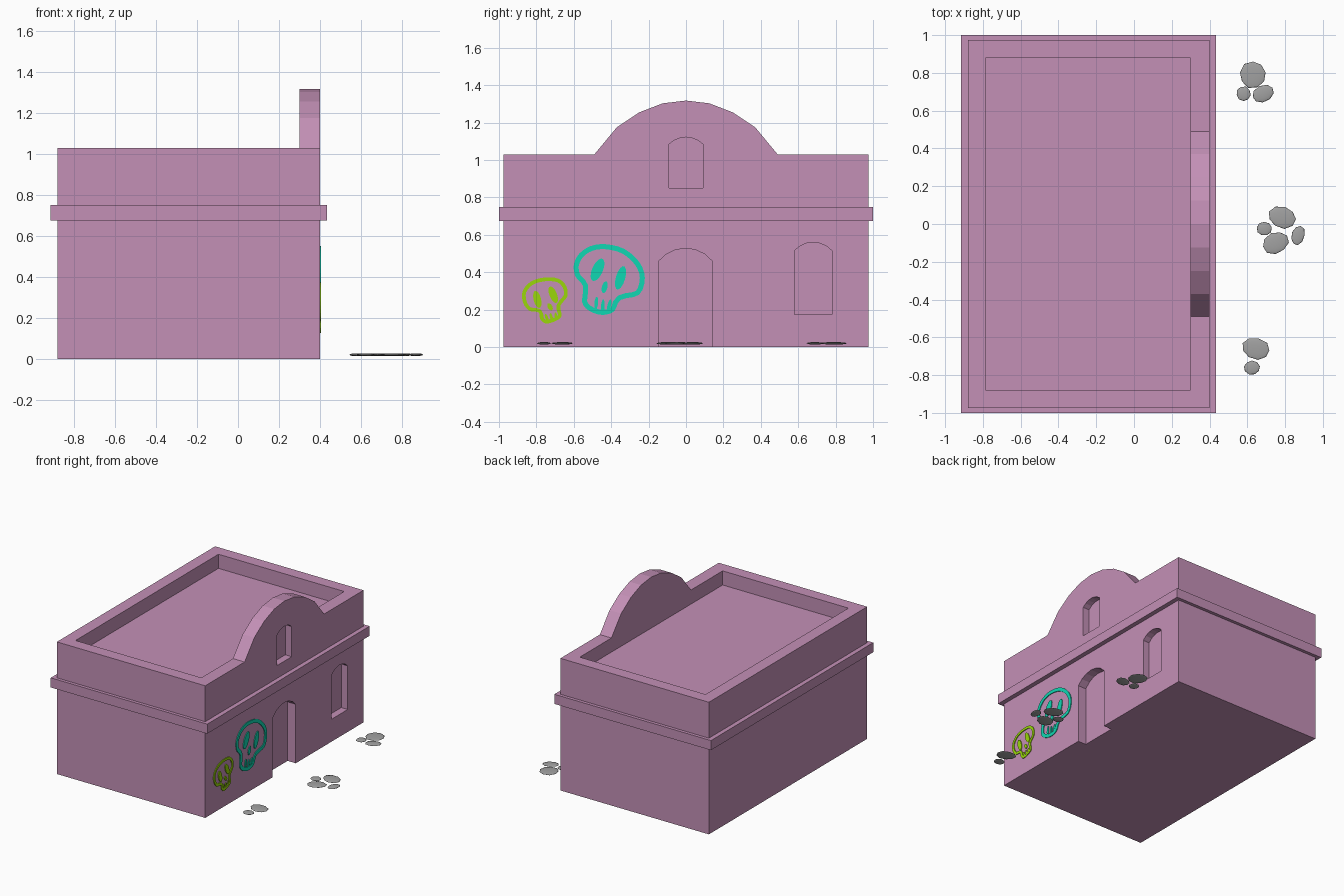
import bpy, bmesh, math, random
from mathutils import Vector

random.seed(4)
cube = bpy.data.objects.get("Cube")
if cube:
    bpy.data.objects.remove(cube, do_unlink=True)

WALL = 0.40  # plane of the decorated facade


def material(name, r, g, b):
    m = bpy.data.materials.new(name)
    m.use_nodes = True
    m.diffuse_color = (r, g, b, 1)
    m.node_tree.nodes["Principled BSDF"].inputs["Base Color"].default_value = (r, g, b, 1)
    return m


mauve = material("mauve plaster", 0.55, 0.28, 0.47)
teal = material("teal paint", 0.005, 0.68, 0.45)
lime = material("lime paint", 0.32, 0.68, 0.003)
grey = material("grey stone", 0.36, 0.36, 0.36)


def finish(bm, name, mat):
    bmesh.ops.recalc_face_normals(bm, faces=bm.faces)
    mesh = bpy.data.meshes.new(name)
    bm.to_mesh(mesh)
    bm.free()
    mesh.materials.append(mat)
    ob = bpy.data.objects.new(name, mesh)
    bpy.context.collection.objects.link(ob)
    return ob


def prism(name, outline, x0, x1, mat):
    """Extrude a (y, z) outline along x."""
    bm = bmesh.new()
    face = bm.faces.new([bm.verts.new((x0, y, z)) for y, z in outline])
    new = bmesh.ops.extrude_face_region(bm, geom=[face])["geom"]
    bmesh.ops.translate(bm, vec=(x1 - x0, 0, 0),
                        verts=[v for v in new if isinstance(v, bmesh.types.BMVert)])
    return finish(bm, name, mat)


def box(name, x0, x1, half_y, z0, z1, mat):
    corners = [(-half_y, z0), (half_y, z0), (half_y, z1), (-half_y, z1)]
    return prism(name, corners, x0, x1, mat)


def arched(y0, y1, z0, spring, top, steps=6):
    """Outline of an opening with a shallow arched head."""
    mid, half = (y0 + y1) / 2, (y1 - y0) / 2
    rise = top - spring
    radius = (half * half + rise * rise) / (2 * rise)
    sweep = math.asin(min(1, half / radius))
    head = []
    for i in range(steps + 1):
        a = sweep * (1 - 2 * i / steps)
        head.append((mid + radius * math.sin(a), top - radius + radius * math.cos(a)))
    return [(y0, z0), (y1, z0)] + head


def cut(target, cutter):
    cutter.hide_render = True
    mod = target.modifiers.new("cut", "BOOLEAN")
    mod.operation = "DIFFERENCE"
    mod.solver = "EXACT"
    mod.object = cutter
    bpy.context.view_layer.objects.active = target
    bpy.ops.object.modifier_apply(modifier=mod.name)
    bpy.data.objects.remove(cutter, do_unlink=True)


# Building body with the curved gable
gable = [(0.49, 1.03), (0.37, 1.175), (0.25, 1.255), (0.125, 1.303)]
half = [(0.975, 0), (0.975, 1.03)] + gable
silhouette = half + [(0, 1.318)] + [(-y, z) for y, z in reversed(half)]
body = prism("building_body", silhouette, -0.88, WALL, mauve)
cut(body, box("gable_cutter", -1, 0.30, 1.1, 1.03, 1.5, mauve))
cut(body, box("roof_cutter", -0.785, 0.30, 0.88, 0.92, 1.4, mauve))

# Door and window recesses
openings = [
    ("door", arched(-0.145, 0.14, -0.1, 0.46, 0.528), 0.07),
    ("window", arched(0.58, 0.78, 0.175, 0.515, 0.56), 0.055),
    ("gable_window", arched(-0.09, 0.09, 0.85, 1.085, 1.122), 0.055),
]
for name, outline, depth in openings:
    cut(body, prism(name + "_cutter", outline, WALL - depth, WALL + 0.1, mauve))

# Cornice band
box("cornice", -0.915, 0.435, 1.0, 0.675, 0.75, mauve)


def smooth_loop(points, steps=3):
    """Closed Catmull-Rom curve through the points."""
    out, n = [], len(points)
    for i in range(n):
        a, b, c, d = (Vector(points[(i + k) % n]) for k in (-1, 0, 1, 2))
        for s in range(steps):
            t = s / steps
            out.append(0.5 * (2 * b + (c - a) * t + (2 * a - 5 * b + 4 * c - d) * t * t
                              + (3 * b - a - 3 * c + d) * t ** 3))
    return out


def painted_ring(name, points, width, mat):
    """Thin band on the facade following a clockwise closed outline."""
    outer = smooth_loop(points)
    n = len(outer)
    inner = []
    for i, p in enumerate(outer):
        t = (outer[(i + 1) % n] - outer[i - 1]).normalized()
        inner.append(p + Vector((t.y, -t.x)) * width)
    bm = bmesh.new()
    loops = [[bm.verts.new((x, p.x, p.y)) for p in loop]
             for x, loop in ((WALL, outer), (WALL + 0.006, outer),
                             (WALL + 0.006, inner), (WALL, inner))]
    for k in range(4):
        a, b = loops[k], loops[(k + 1) % 4]
        for i in range(n):
            j = (i + 1) % n
            bm.faces.new((a[i], a[j], b[j], b[i]))
    return finish(bm, name, mat)


def painted_oval(name, y, z, w, h, tilt, mat):
    c, s = math.cos(math.radians(tilt)), math.sin(math.radians(tilt))
    pts = []
    for i in range(14):
        a = math.tau * i / 14
        u, v = w / 2 * math.cos(a), h / 2 * math.sin(a)
        pts.append((y + u * c + v * s, z - u * s + v * c))
    return prism(name, pts, WALL, WALL + 0.006, mat)


def skull(name, outline, width, ovals, mat):
    painted_ring(name + "_outline", outline, width, mat)
    for part, *shape in ovals:
        painted_oval(name + "_" + part, *shape, mat)


# Painted skulls on the facade
skull("large_skull", [
    (-0.51, 0.54), (-0.43, 0.55), (-0.33, 0.525), (-0.25, 0.455), (-0.22, 0.37),
    (-0.25, 0.28), (-0.35, 0.252), (-0.385, 0.19), (-0.45, 0.172), (-0.52, 0.195),
    (-0.555, 0.24), (-0.55, 0.325), (-0.59, 0.375), (-0.6, 0.44), (-0.57, 0.50)],
    0.027, [
    ("left_eye", -0.35, 0.37, 0.05, 0.13, 16),
    ("right_eye", -0.473, 0.413, 0.058, 0.13, 24),
    ("nose", -0.435, 0.32, 0.03, 0.065, 14),
    ("tooth_a", -0.48, 0.235, 0.02, 0.07, 6),
    ("tooth_b", -0.445, 0.215, 0.02, 0.08, 4),
    ("tooth_c", -0.41, 0.225, 0.02, 0.06, 14)], teal)
skull("small_skull", [
    (-0.83, 0.35), (-0.755, 0.372), (-0.68, 0.365), (-0.64, 0.325), (-0.635, 0.27),
    (-0.672, 0.22), (-0.665, 0.165), (-0.7, 0.138), (-0.75, 0.126), (-0.78, 0.15),
    (-0.788, 0.185), (-0.84, 0.195), (-0.872, 0.24), (-0.873, 0.30)],
    0.02, [
    ("left_eye", -0.71, 0.28, 0.04, 0.095, -22),
    ("right_eye", -0.795, 0.255, 0.04, 0.095, -14),
    ("nose", -0.727, 0.215, 0.025, 0.042, -30),
    ("tooth_a", -0.745, 0.157, 0.015, 0.045, -20),
    ("tooth_b", -0.72, 0.16, 0.015, 0.045, -15),
    ("tooth_c", -0.695, 0.165, 0.015, 0.04, -10)], lime)

# Flat stones in front of the door: x, y, width, length, turn
stones = [
    (0.63, 0.79, 0.14, 0.145, 0), (0.58, 0.69, 0.075, 0.08, 20), (0.683, 0.69, 0.12, 0.085, 25),
    (0.785, 0.035, 0.15, 0.115, -15), (0.69, -0.025, 0.08, 0.075, 0),
    (0.75, -0.1, 0.145, 0.11, 25), (0.868, -0.06, 0.07, 0.105, -15),
    (0.645, -0.66, 0.15, 0.115, -15), (0.625, -0.76, 0.085, 0.075, 0),
]
for i, (x, y, w, l, turn) in enumerate(stones):
    bm = bmesh.new()
    bmesh.ops.create_uvsphere(bm, u_segments=9, v_segments=6, radius=0.5)
    for v in bm.verts:
        v.co *= random.uniform(0.95, 1.04)
    stone = finish(bm, f"stone_{i + 1}", grey)
    stone.scale = (w, l, 0.014)
    stone.location = (x, y, 0.02)
    stone.rotation_euler.z = math.radians(turn)
    for p in stone.data.polygons:
        p.use_smooth = True
